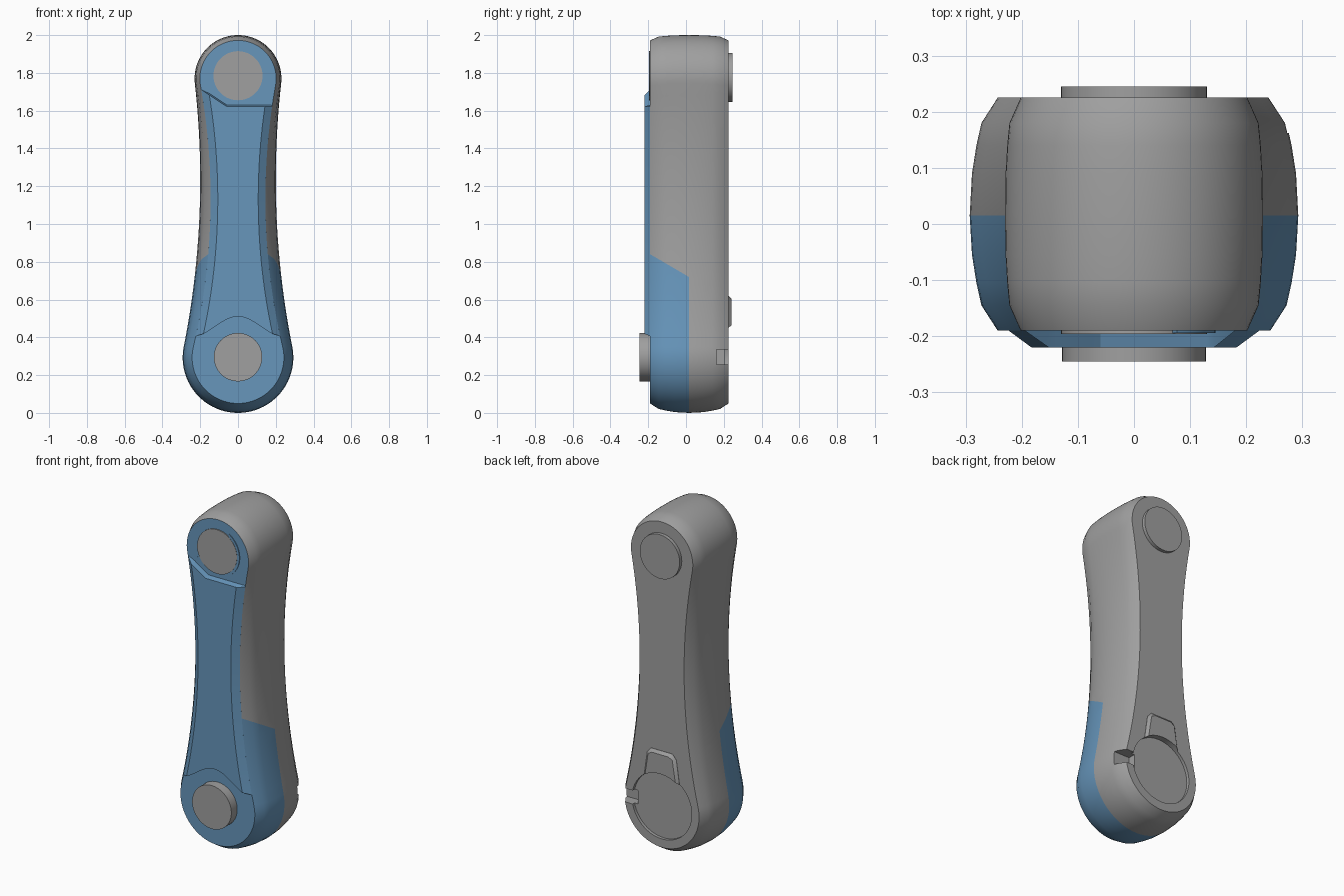
import bpy, bmesh, math
from math import sin, cos, pi, sqrt
from mathutils import Vector

if "Cube" in bpy.data.objects:
    bpy.data.objects.remove(bpy.data.objects["Cube"])

ZB, ZT = 0.293, 1.77          # centres of the lower and upper joint


def paint(name, r, g, b):
    m = bpy.data.materials.new(name)
    m.diffuse_color = (r, g, b, 1)
    m.use_nodes = True
    m.node_tree.nodes["Principled BSDF"].inputs["Base Color"].default_value = m.diffuse_color
    return m


blue = paint("blue_paint", 0.135, 0.305, 0.50)
grey = paint("dark_grey", 0.35, 0.35, 0.35)


def waist_arc(rb, rt, w):
    """Concave arc tangent to both joint circles: centre x, centre z, radius."""
    lo, hi = 0.1, 60
    for _ in range(60):
        r = (lo + hi) / 2
        a = sqrt((rb - w) * (2 * r + rb + w))
        b = sqrt((rt - w) * (2 * r + rt + w))
        lo, hi = (r, hi) if a + b < ZT - ZB else (lo, r)
    return w + r, ZB + a, r


def outline(rb, rt, w, n=22):
    """Closed dog-bone outline in x, z."""
    cx, cz, r = waist_arc(rb, rt, w)
    tb = math.atan2(cz - ZB, cx)
    tt = math.atan2(cz - ZT, cx)
    half = []
    for i in range(n):
        a = -pi / 2 + (tb + pi / 2) * i / n
        half.append((rb * cos(a), ZB + rb * sin(a)))
    for i in range(n):
        a = tb + (tt - tb) * i / n
        half.append((cx - r * cos(a), cz - r * sin(a)))
    for i in range(n + 1):
        a = tt + (pi / 2 - tt) * i / n
        half.append((rt * cos(a), ZT + rt * sin(a)))
    return half + [(-x, z) for x, z in half[-2:0:-1]]


def smooth(ob, angle=29):
    bpy.ops.object.select_all(action='DESELECT')
    ob.select_set(True)
    bpy.context.view_layer.objects.active = ob
    bpy.ops.object.shade_smooth_by_angle(angle=math.radians(angle))


def finish(bm, name, mats=(grey,), shade=True):
    bmesh.ops.recalc_face_normals(bm, faces=bm.faces)
    me = bpy.data.meshes.new(name)
    bm.to_mesh(me)
    bm.free()
    ob = bpy.data.objects.new(name, me)
    bpy.context.collection.objects.link(ob)
    for m in mats:
        me.materials.append(m)
    if shade:
        smooth(ob)
    return ob


def loft(rings):
    """Skin between (y, outline) rings and cap both ends."""
    bm = bmesh.new()
    loops = [[bm.verts.new((x, y, z)) for x, z in pts] for y, pts in rings]
    for a, b in zip(loops, loops[1:]):
        for i in range(len(a)):
            j = (i + 1) % len(a)
            bm.faces.new((a[i], a[j], b[j], b[i]))
    bm.faces.new(loops[0])
    bm.faces.new(loops[-1])
    return bm


def circle(z, r, n=64):
    return [(r * cos(2 * pi * i / n), z + r * sin(2 * pi * i / n)) for i in range(n)]


def prism(name, pts, y0, y1, mats=(grey,), shade=True):
    return finish(loft([(y0, pts), (y1, pts)]), name, mats, shade)


# Arm body: bulged, chamfered dog-bone
FACE = (0.243, 0.202, 0.145)
sections = [(-0.19, FACE), (-0.145, (0.272, 0.222, 0.176)), (-0.105, (0.281, 0.226, 0.187)),
            (-0.055, (0.289, 0.229, 0.196)), (0.015, (0.293, 0.23, 0.2)),
            (0.09, (0.289, 0.229, 0.196)), (0.14, (0.281, 0.226, 0.187)),
            (0.18, (0.272, 0.222, 0.176)), (0.225, FACE)]
bm = loft([(y, outline(*p)) for y, p in sections])
# colour split along a slanted line on the sides
bmesh.ops.bisect_plane(bm, geom=bm.verts[:] + bm.edges[:] + bm.faces[:], dist=1e-5,
                       plane_co=Vector((0, -0.19, 0.84)), plane_no=Vector((0, 0.12, 0.205)))
bmesh.ops.recalc_face_normals(bm, faces=bm.faces)
for f in bm.faces:
    c = f.calc_center_median()
    low = c.y < 0.014 and c.z < 0.84 - (c.y + 0.19) * 0.585
    f.material_index = int(f.normal.y < -0.95 or low)
body = finish(bm, "arm_body", (grey, blue))

# Rear round recess and side notch cut into the body
recess = prism("recess_cutter", circle(0.295, 0.195), 0.207, 0.3, shade=False)
notch = prism("notch_cutter", [(0.17, 0.255), (0.34, 0.255), (0.34, 0.335), (0.17, 0.335)],
              0.162, 0.3, shade=False)
for m in list(body.modifiers):
    body.modifiers.remove(m)
bpy.context.view_layer.objects.active = body
for cutter in (recess, notch):
    cutter.hide_render = True
    mod = body.modifiers.new("cut", 'BOOLEAN')
    mod.operation, mod.solver, mod.object = 'DIFFERENCE', 'EXACT', cutter
    bpy.ops.object.modifier_apply(modifier=mod.name)
    bpy.data.objects.remove(cutter)
for name in ("sharp_edge", "sharp_face", "custom_normal"):
    if name in body.data.attributes:
        body.data.attributes.remove(body.data.attributes[name])
smooth(body)

# Front cover plate: bevelled sides, arched lower end, upper end rising on the left
cx, cz, R = waist_arc(*FACE)
bm = bmesh.new()
cols, rows, grid = 24, 32, []
for k in range(rows + 1):
    t = k / rows
    row = []
    for i in range(-1, cols + 2):
        side = i < 0 or i > cols
        u = max(-1, min(1, 2 * i / cols - 1))
        z = 0.42 + (1.69 - 0.42) * t
        for _ in range(4):
            w = cx - sqrt(R * R - (z - cz) ** 2)
            x = u * (w if side else w - 0.038)
            bottom = 0.405 + 0.105 * (0.5 + 0.5 * cos(pi * min(abs(x) / 0.24, 1)))
            top = 1.622 + max(0, -x - 0.06) * 0.66
            z = bottom + (top - bottom) * t
        row.append(bm.verts.new((x, -0.19 if side else -0.22, z)))
    grid.append(row)
for a, b in zip(grid, grid[1:]):
    for i in range(len(a) - 1):
        bm.faces.new((a[i], a[i + 1], b[i + 1], b[i]))
rim = bmesh.ops.extrude_edge_only(bm, edges=[e for e in bm.edges if e.is_boundary])
for v in rim["geom"]:
    if isinstance(v, bmesh.types.BMVert):
        v.co.y = -0.185
        if v.co.z > 1.6:
            v.co.z += 0.01
finish(bm, "front_cover", (blue,))

# Joint caps, front and back
prism("lower_front_cap", circle(0.295, 0.128), -0.18, -0.245)
prism("upper_front_cap", circle(1.785, 0.13), -0.18, -0.196)
prism("upper_back_cap", circle(1.775, 0.13), 0.21, 0.245)


# Stop ring and small lug around the upper front cap
def arc_band(a0, a1, r0, r1, n=24):
    arc = [math.radians(a0 + (a1 - a0) * i / n) for i in range(n + 1)]
    return [(r1 * cos(a), 1.785 + r1 * sin(a)) for a in arc] + \
           [(r0 * cos(a), 1.785 + r0 * sin(a)) for a in reversed(arc)]


prism("upper_stop_ring", arc_band(-48, 58, 0.118, 0.145), -0.18, -0.1945, (blue,))
prism("upper_stop_lug", arc_band(207, 230, 0.118, 0.145), -0.18, -0.1945, (blue,))


# Rear raised tab above the recess
def tab(inset):
    w = 0.115 - inset
    xs = [w * (1 - i / 6) for i in range(13)]
    low = [(-x, 0.295 + sqrt(0.195 ** 2 - x * x)) for x in xs]
    return low + [(0.095 - inset, 0.59), (0.07 - inset, 0.62 - inset),
                  (-0.07 + inset, 0.62 - inset), (-0.095 + inset, 0.59)]


finish(loft([(0.215, tab(0)), (0.226, tab(0)), (0.241, tab(0.016))]), "rear_tab")
